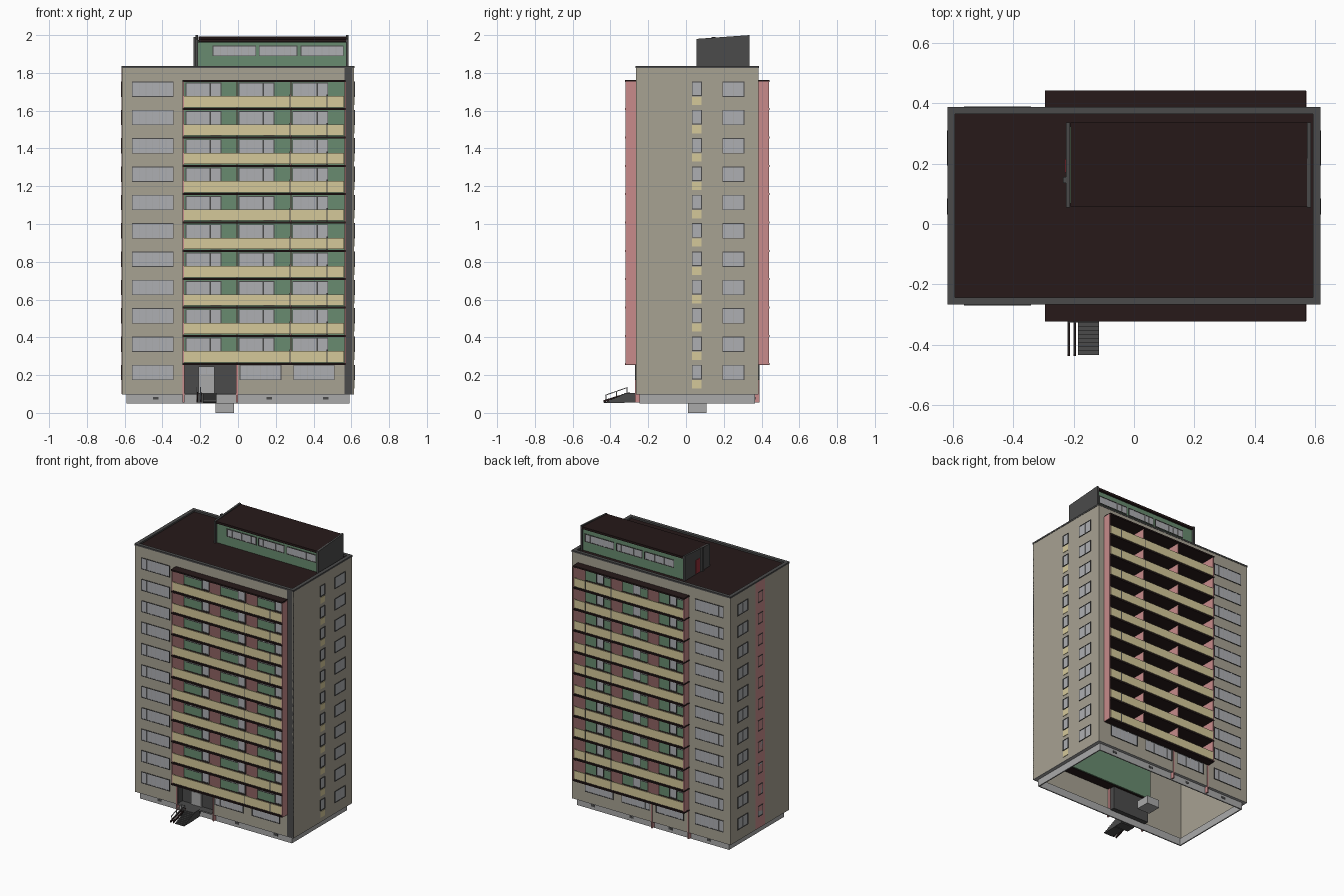
import bpy, bmesh

if "Cube" in bpy.data.objects:
    bpy.data.objects.remove(bpy.data.objects["Cube"])

COLORS = {
    "beige": (.39, .36, .29, 1), "yellow": (.66, .58, .32, 1), "pink": (.58, .26, .26, 1),
    "green": (.14, .26, .16, 1), "dark": (.07, .07, .07, 1), "black": (.02, .01, .01, 1),
    "glass": (.42, .43, .45, 1), "pale": (.4, .4, .4, 1), "red": (.3, .03, .04, 1),
}
MATS = {}
for key, col in COLORS.items():
    MATS[key] = bpy.data.materials.new(key)
    MATS[key].diffuse_color = col

parts = {}  # (name, colour) -> bmesh


def box(name, col, x0, x1, y0, y1, z0, z1):
    bm = parts.setdefault((name, col), bmesh.new())
    x0, x1 = sorted((x0, x1))
    y0, y1 = sorted((y0, y1))
    v = [bm.verts.new((x, y, z)) for z in (z0, z1)
         for x, y in ((x0, y0), (x1, y0), (x1, y1), (x0, y1))]
    for f in ((3, 2, 1, 0), (4, 5, 6, 7), (0, 1, 5, 4), (1, 2, 6, 5), (2, 3, 7, 6), (3, 0, 4, 7)):
        bm.faces.new([v[i] for i in f])


def prism(name, col, x0, x1, profile):
    """Extrude a (y, z) profile along x."""
    bm = parts.setdefault((name, col), bmesh.new())
    a = [bm.verts.new((x0, y, z)) for y, z in profile]
    b = [bm.verts.new((x1, y, z)) for y, z in profile]
    n = len(a)
    faces = [bm.faces.new(a), bm.faces.new(b[::-1])]
    faces += [bm.faces.new((a[i], b[i], b[(i + 1) % n], a[(i + 1) % n])) for i in range(n)]
    bmesh.ops.recalc_face_normals(bm, faces=faces)


# Wall-local box: u along the wall, d outward from the wall plane
def on(side, name, col, u0, u1, z0, z1, d0, d1, plane):
    s = 1 if side in ("back", "right") else -1
    p0, p1 = plane + s * d0, plane + s * d1
    if side in ("front", "back"):
        box(side + "_" + name, col, u0, u1, p0, p1, z0, z1)
    else:
        box(side + "_" + name, col, p0, p1, u0, u1, z0, z1)


PLANE = {"front": -.265, "back": .385, "left": -.615, "right": .615}


def window(side, u0, u1, z0, z1, panes, plane=None):
    p = PLANE[side] if plane is None else plane
    t = .004
    on(side, "window_glass", "glass", u0, u1, z0, z1, 0, .001, p)
    for a, b, c, d in ((u0, u1, z0 - t, z0), (u0, u1, z1, z1 + t),
                       (u0 - t, u0, z0 - t, z1 + t), (u1, u1 + t, z0 - t, z1 + t)):
        on(side, "window_frames", "dark", a, b, c, d, 0, .004, p)
    for i in range(1, panes):
        u = u0 + (u1 - u0) * i / panes
        on(side, "window_mullions", "pale", u - .002, u + .002, z0, z1, 0, .003, p)


FLOORS = [.15 * i for i in range(11)]
T = .008          # wall thickness
REC = .075        # loggia recess depth
BAYS = ((-.285, -.005), (-.005, .28), (.28, .565))

# Side walls, with windows on every floor
box("left_wall", "beige", -.615, -.615 + T, -.265, .385, .1, 1.83)
box("right_wall", "beige", .615 - T, .615, -.265, .385, .1, 1.83)
on("left", "stair_strip", "pink", .005, .11, .1, 1.83, 0, .001, -.615)
for f in FLOORS:
    for side in ("left", "right"):
        window(side, .197, .305, .177 + f, .25 + f, 2)
        window(side, .035, .08, .182 + f, .25 + f, 1)
    on("right", "spandrels", "yellow", .033, .082, .13 + f, .173 + f, 0, .003, .615)

# Front and back facades
for side in ("front", "back"):
    p = PLANE[side]

    def w(name, col, u0, u1, z0, z1, d0, d1):
        on(side, name, col, u0, u1, z0, z1, d0, d1, p)

    # Flat wall areas around the loggias
    w("wall", "beige", -.615, -.29, .1, 1.83, -T, 0)
    w("corner_strip", "dark" if side == "front" else "beige", .565, .615, .1, 1.83, -T, 0)
    w("wall", "beige", -.29, .565, 1.755, 1.83, -T, 0)
    w("wall", "beige", -.29 if side == "back" else -.005, .565, .1, .255, -T, 0)
    # Recessed wall and end fins
    w("loggia_wall", "green", -.29, .565, .255, 1.755, -REC - T, -REC)
    for u in (-.293, .563):
        w("end_fins", "pink", u, u + .008, .255, 1.755, -REC, .055)
    for u in (-.293, -.01):
        w("ground_fins", "pink", u, u + .009, .055, .255, -.025, .004)
    # Slabs, parapets, dividers and balcony windows
    for i, f in enumerate(FLOORS):
        w("balcony_slabs", "black", -.295, .568, .253 + f, .263 + f, -REC, .057)
        window(side, -.558, -.345, .177 + f, .25 + f, 6)
        if i == 10:
            continue
        for a, b in ((-.285, .272), (.279, .468), (.475, .561)):
            w("parapets", "yellow", a, b, .268 + f, .327 + f, .047, .054)
        for u in (.2755, .4715):
            w("parapet_posts", "dark", u - .003, u + .003, .263 + f, .335 + f, .046, .053)
        for a, b in BAYS:
            if a > -.2:
                w("dividers", "pink", a - .003, a + .003, .263 + f, .403 + f, -REC, .046)
            q = p + (REC if side == "front" else -REC)
            window(side, a + .012, a + .135, .325 + f, .394 + f, 3, q)
            window(side, a + .143, a + .193, .27 + f, .394 + f, 1, q)
    # Ground floor windows
    window(side, .012, .225, .177, .25, 6)
    window(side, .297, .508, .177, .25, 6)
    if side == "back":
        window(side, -.25, -.04, .177, .25, 6)

# Plinth ring and the block beneath it
for y0, y1 in ((-.245, -.237), (.357, .365)):
    box("plinth", "pale", -.59, .59, y0, y1, .05, .1)
    for x in (-.45, -.15, .15, .45):
        yo = y0 - .001 if y0 < 0 else y1 + .001
        box("plinth_vents", "dark", x, x + .03, yo - .001, yo + .001, .07, .085)
for x in (-.59, .582):
    box("plinth", "pale", x, x + .008, -.237, .357, .05, .1)
for y0, y1 in ((-.265, -.237), (.357, .385)):
    box("plinth_ledge", "pale", -.615, .615, y0, y1, .098, .102)
for x in (-.615, .585):
    box("plinth_ledge", "pale", x, x + .03, -.237, .357, .098, .102)
box("service_block", "pale", -.118, -.02, .01, .108, 0, .055)

# Entrance recess with door
box("entrance_back", "dark", -.285, -.005, -.213, -.205, .1, .255)
for x in (-.288, -.01):
    box("entrance_sides", "dark", x, x + .005, -.262, -.205, .1, .255)
box("entrance_floor", "dark", -.288, -.005, -.265, -.205, .095, .103)
box("entrance_door", "pale", -.21, -.125, -.222, -.213, .103, .245)
for x in (-.205, -.163):
    box("entrance_door_glass", "glass", x, x + .035, -.225, -.222, .205, .24)
    box("entrance_door_panels", "pale", x, x + .035, -.225, -.222, .11, .195)

# Entrance steps and ramp rails
box("porch", "dark", -.22, -.115, -.325, -.262, .055, .105)
for i in range(8):
    y = -.325 - .0135 * i
    box("steps", "dark", -.185, -.115, y - .0135, y, .052, .1 - .006 * i)
for x in (-.22, -.2):
    prism("ramp_rails", "black", x, x + .008, [(-.437, .055), (-.3, .098), (-.3, .11), (-.437, .067)])
    prism("handrail", "pale", x, x + .004, [(-.43, .09), (-.31, .132), (-.31, .137), (-.43, .095)])
    for y, z in ((-.425, .06), (-.37, .08), (-.315, .095)):
        box("rail_posts", "pale", x, x + .004, y, y + .004, z, z + .036)

# Flat roof with raised rim
box("roof", "black", -.6, .6, -.25, .37, 1.815, 1.825)
for y0, y1 in ((-.267, -.243), (.363, .387)):
    box("roof_rim", "dark", -.617, .617, y0, y1, 1.826, 1.837)
for x in (-.617, .592):
    box("roof_rim", "dark", x, x + .025, -.243, .363, 1.826, 1.837)

# Rooftop house: sloping roof, end walls, windows both sides
prism("rooftop_house", "green", -.212, .572, [(.068, 1.825), (.322, 1.825), (.322, 1.975), (.068, 1.96)])
prism("rooftop_cover", "black", -.21, .572, [(.058, 1.963), (.335, 1.978), (.335, 1.993), (.058, 1.978)])
for x in (-.225, .572):
    prism("rooftop_end_walls", "dark", x, x + .013, [(.055, 1.825), (.335, 1.825), (.335, 2.0), (.055, 1.98)])
for a, b in ((-.13, .092), (.115, .31), (.335, .555)):
    window("front", a, b, 1.893, 1.94, 6, .068)
    window("back", a, b, 1.893, 1.94, 6, .322)
box("rooftop_door", "red", -.228, -.225, .17, .215, 1.83, 1.925)
box("roof_vent", "dark", -.235, -.225, .135, .155, 1.825, 1.99)

# Turn every collected part into an object
for (name, col), bm in parts.items():
    me = bpy.data.meshes.new(name)
    bm.to_mesh(me)
    bm.free()
    me.materials.append(MATS[col])
    bpy.context.collection.objects.link(bpy.data.objects.new(name, me))

for m in bpy.data.materials:
    if m.users and not m.is_grease_pencil:
        m.use_nodes = True
        m.node_tree.nodes["Principled BSDF"].inputs["Base Color"].default_value = m.diffuse_color
